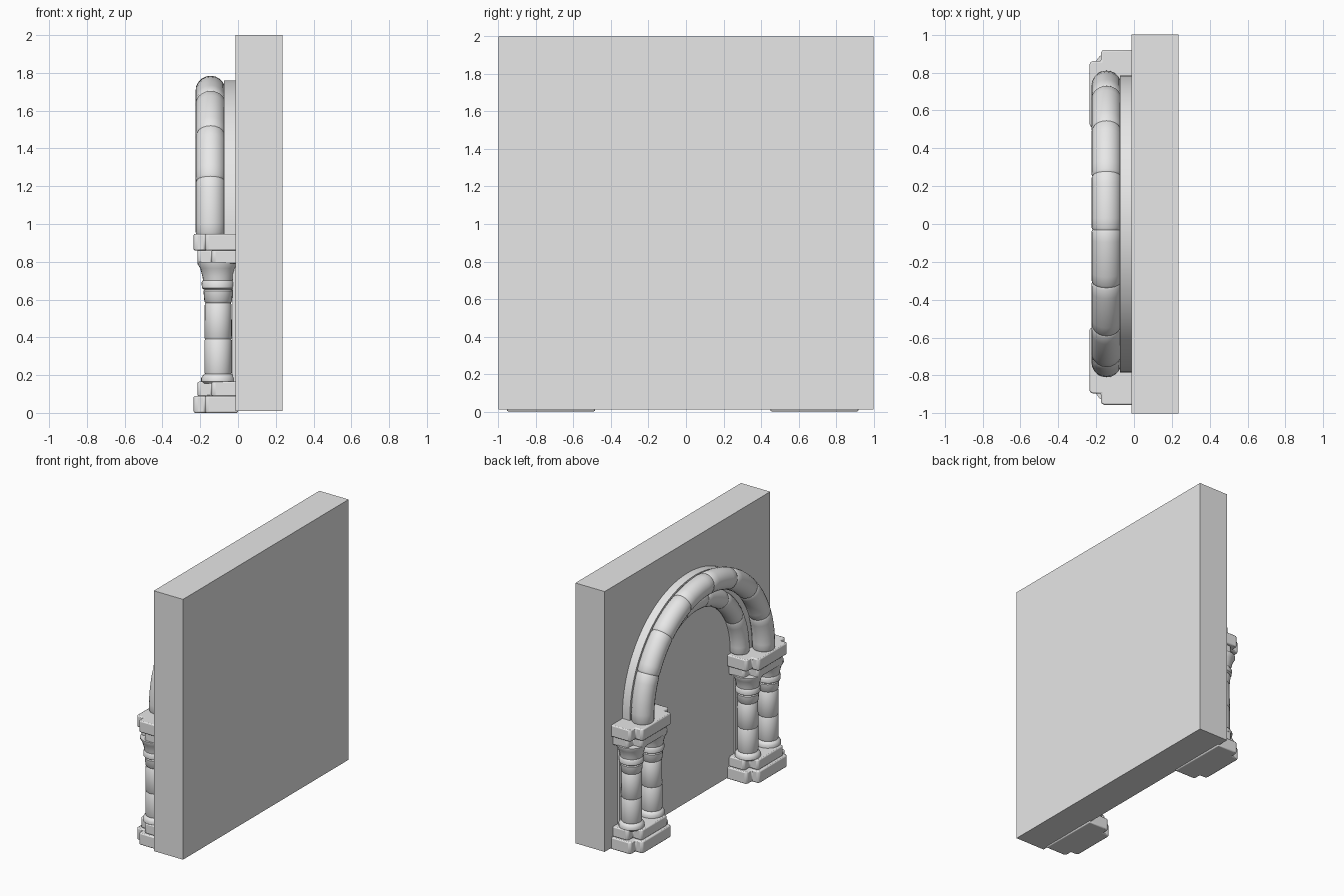
import bpy, bmesh
from math import sin, cos, pi, radians

cube = bpy.data.objects.get("Cube")
if cube:
    bpy.data.objects.remove(cube, do_unlink=True)

stone = bpy.data.materials.new("grey stone")
stone.use_nodes = True
GREY = (0.8, 0.8, 0.8, 1)
stone.diffuse_color = GREY
stone.node_tree.nodes["Principled BSDF"].inputs["Base Color"].default_value = GREY

SPRING = 0.975   # height of the arch centres


def finish(name, bm, bevel=0, smooth=True):
    bmesh.ops.recalc_face_normals(bm, faces=bm.faces)
    mesh = bpy.data.meshes.new(name)
    bm.to_mesh(mesh)
    bm.free()
    mesh.materials.append(stone)
    ob = bpy.data.objects.new(name, mesh)
    bpy.context.collection.objects.link(ob)
    if bevel:
        mod = ob.modifiers.new("worn edges", "BEVEL")
        mod.width = bevel
        mod.segments = 2
    if smooth:
        bpy.ops.object.select_all(action="DESELECT")
        ob.select_set(True)
        bpy.context.view_layer.objects.active = ob
        bpy.ops.object.shade_smooth_by_angle(angle=radians(40))
    return ob


def bridge(bm, rings, closed=False):
    """Skin a list of vertex loops; cap the ends unless the loop is closed."""
    pairs = list(zip(rings, rings[1:]))
    if closed:
        pairs.append((rings[-1], rings[0]))
    for a, b in pairs:
        n = len(a)
        for i in range(n):
            j = (i + 1) % n
            bm.faces.new((a[i], a[j], b[j], b[i]))
    if not closed:
        bm.faces.new(rings[0])
        bm.faces.new(rings[-1])


def box(name, x0, x1, y0, y1, z0, z1):
    bm = bmesh.new()
    rings = [[bm.verts.new((x, y, z)) for x, y in
              ((x0, y0), (x1, y0), (x1, y1), (x0, y1))] for z in (z0, z1)]
    bridge(bm, rings)
    return finish(name, bm, smooth=False)


def slab(name, yc, z0, z1, front, shoulder, narrow, wide):
    """Stepped pier slab: a wide rear part with a narrower front."""
    c = 0.012
    half = [(0, wide), (shoulder + c, wide), (shoulder, wide - c),
            (shoulder, narrow), (front + c, narrow), (front, narrow - c)]
    plan = half + [(x, -y) for x, y in reversed(half)]
    bm = bmesh.new()
    rings = [[bm.verts.new((x, yc + y, z)) for x, y in plan] for z in (z0, z1)]
    bridge(bm, rings)
    return finish(name, bm, 0.008)


def lathe(name, x, y, profile, sides=24):
    bm = bmesh.new()
    rings = [[bm.verts.new((x + r * cos(2 * pi * i / sides),
                            y + r * sin(2 * pi * i / sides), z))
              for i in range(sides)] for r, z in profile]
    bridge(bm, rings)
    return finish(name, bm)


def roll_arch(name, x, radius, tube, blocks, shift):
    """Round arch moulding made of blocks with pinched joints."""
    bm = bmesh.new()
    step = pi / blocks
    cuts = [-0.04] + [step * i + shift for i in range(blocks + 1)
                      if 0.1 < step * i + shift < pi - 0.1] + [pi + 0.04]
    for a, b in zip(cuts, cuts[1:]):
        edge = 0.012 / radius
        stops = [a, a + edge] + [a + (b - a) * k / 5 for k in range(1, 5)] + [b - edge, b]
        rings = []
        for k, t in enumerate(stops):
            r = tube * (0.93 if k in (0, len(stops) - 1) else 1)
            ring = []
            for i in range(20):
                u = 2 * pi * i / 20
                d = radius + r * cos(u)
                ring.append(bm.verts.new((x + r * sin(u), d * cos(t),
                                          SPRING + d * sin(t))))
            rings.append(ring)
        bridge(bm, rings)
    return finish(name, bm)


def flat_arch(name, x0, x1, inner, outer):
    """Flat band behind the round mouldings."""
    bm = bmesh.new()
    rings = []
    for i in range(49):
        t = -0.04 + (pi + 0.08) * i / 48
        rings.append([bm.verts.new((x, r * cos(t), SPRING + r * sin(t)))
                      for x, r in ((x0, inner), (x0, outer), (x1, outer), (x1, inner))])
    bridge(bm, rings)
    return finish(name, bm)


# Wall
box("wall", -0.012, 0.235, -1, 1, 0.01, 2)

# Arch mouldings
flat_arch("arch_backing", -0.075, 0.0, 0.6, 0.785)
roll_arch("outer_arch", -0.145, 0.73, 0.08, 8, 0.04)
roll_arch("inner_arch", -0.05, 0.575, 0.07, 7, -0.03)

# Column profile from foot to capital: radius, height
COLUMN = [(0.08, 0.155), (0.09, 0.165), (0.09, 0.185), (0.08, 0.2), (0.07, 0.207),
          (0.073, 0.215), (0.073, 0.384), (0.069, 0.39), (0.073, 0.396),
          (0.071, 0.575), (0.066, 0.582), (0.073, 0.59), (0.078, 0.645),
          (0.073, 0.652), (0.086, 0.66), (0.088, 0.69), (0.08, 0.702),
          (0.084, 0.725), (0.095, 0.765), (0.11, 0.79), (0.11, 0.8)]

# Piers: two columns between stepped base and capital slabs
for side, yc in (("left", 0.685), ("right", -0.72)):
    slab(side + "_plinth", yc, 0, 0.09, -0.235, -0.175, 0.175, 0.235)
    slab(side + "_upper_plinth", yc, 0.088, 0.165, -0.215, -0.14, 0.155, 0.215)
    slab(side + "_capital_block", yc, 0.79, 0.862, -0.215, -0.14, 0.155, 0.215)
    slab(side + "_abacus", yc, 0.86, 0.948, -0.235, -0.175, 0.175, 0.235)
    box(side + "_jamb", -0.028, 0.0, yc - 0.16, yc + 0.16, 0.1, 0.82)
    for place, dy in (("near", -0.122), ("far", 0.122)):
        lathe(f"{side}_{place}_column", -0.105, yc + dy, COLUMN)
